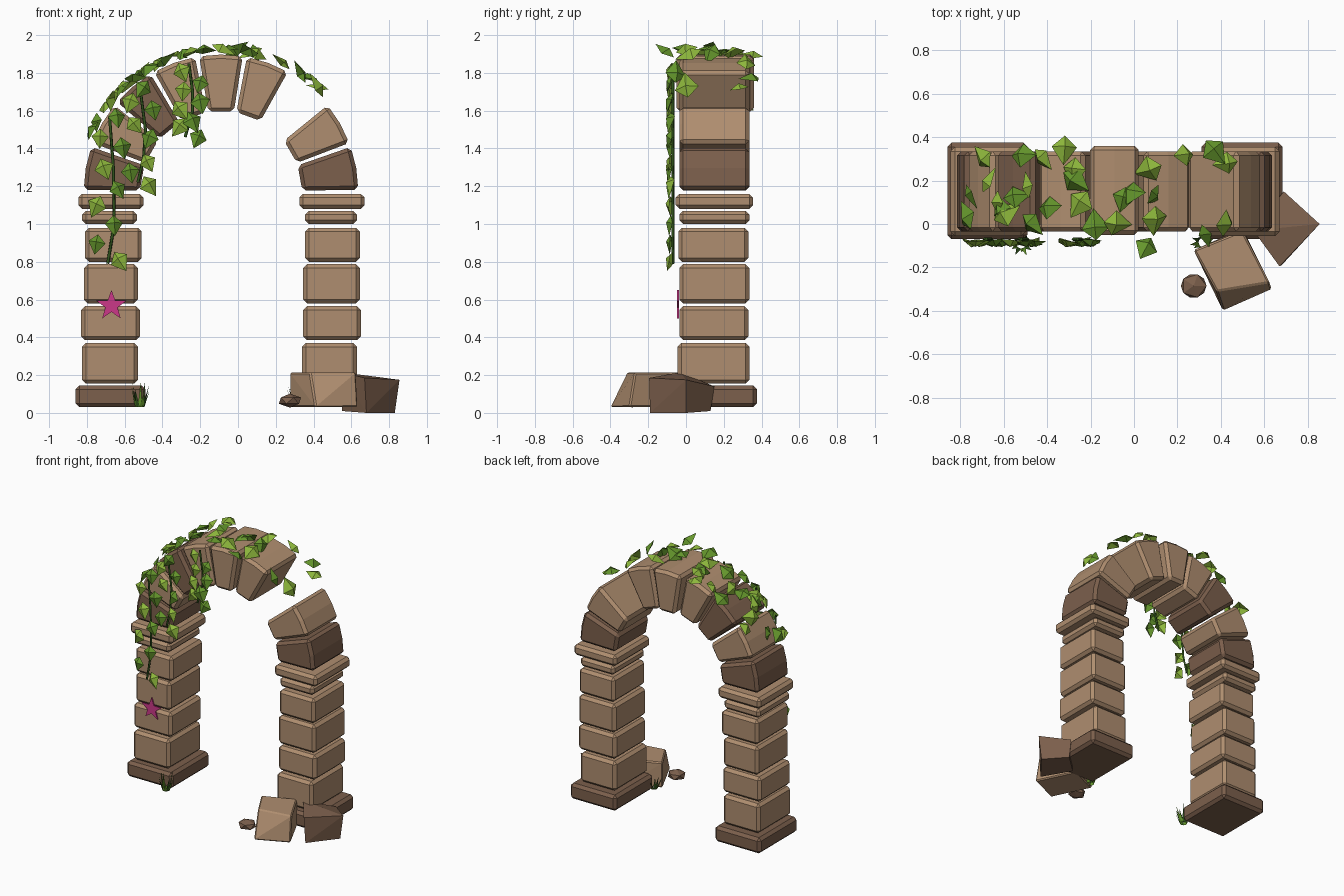
import bpy, bmesh, math, random
from mathutils import Vector, Matrix

random.seed(4)
cube = bpy.data.objects.get("Cube")
if cube:
    bpy.data.objects.remove(cube, do_unlink=True)


def material(name, rgb):
    m = bpy.data.materials.new(name)
    m.use_nodes = True
    m.diffuse_color = (*rgb, 1)
    bsdf = m.node_tree.nodes["Principled BSDF"]
    bsdf.inputs["Base Color"].default_value = (*rgb, 1)
    bsdf.inputs["Roughness"].default_value = 0.9
    return m


TAN = material("tan_stone", (0.43, 0.27, 0.16))
DARK = material("dark_stone", (0.2, 0.115, 0.072))
LIGHT_LEAF = material("light_leaf", (0.27, 0.48, 0.045))
MID_LEAF = material("mid_leaf", (0.13, 0.31, 0.025))
STEM = material("dark_stem", (0.03, 0.09, 0.012))
PINK = material("pink_star", (0.6, 0.04, 0.25))
GREENS = [LIGHT_LEAF, MID_LEAF]


def finish(bm, name, mats):
    me = bpy.data.meshes.new(name)
    bm.to_mesh(me)
    bm.free()
    for m in mats:
        me.materials.append(m)
    ob = bpy.data.objects.new(name, me)
    bpy.context.collection.objects.link(ob)
    return ob


def stone(name, points, mat, bevel=0.02):
    """Convex stone with chamfered edges."""
    bm = bmesh.new()
    for p in points:
        bm.verts.new(p)
    bmesh.ops.convex_hull(bm, input=bm.verts)
    bmesh.ops.dissolve_limit(bm, angle_limit=0.02, verts=bm.verts, edges=bm.edges)
    sharp = [e for e in bm.edges if e.calc_face_angle(0) > 0.5]
    if bevel:
        bmesh.ops.bevel(bm, geom=sharp, offset=bevel, segments=1,
                        affect='EDGES', clamp_overlap=True)
    bmesh.ops.recalc_face_normals(bm, faces=bm.faces)
    return finish(bm, name, [mat])


def box(name, x0, x1, y0, y1, z0, z1, mat, bevel=0.02):
    return stone(name, [(x, y, z) for x in (x0, x1) for y in (y0, y1)
                        for z in (z0, z1)], mat, bevel)


# Pillars: left x range, right x range, y range, z range
COURSES = [
    ("plinth", -.86, -.49, .31, .685, -.07, .375, .03, .145, DARK),
    ("block_1", -.825, -.53, .34, .63, -.045, .335, .155, .37, TAN),
    ("block_2", -.83, -.52, .345, .65, -.035, .33, .385, .565, TAN),
    ("block_3", -.815, -.53, .345, .645, -.035, .335, .58, .787, TAN),
    ("block_4", -.81, -.51, .355, .645, -.04, .33, .80, .98, TAN),
    ("neck", -.825, -.535, .355, .63, -.035, .335, 1.0, 1.07, TAN),
    ("capital", -.845, -.50, .325, .67, -.055, .355, 1.08, 1.16, TAN),
]
for part, l0, l1, r0, r1, y0, y1, z0, z1, mat in COURSES:
    box("right_pillar_" + part, l0, l1, y0, y1, z0, z1, mat)
    box("left_pillar_" + part, r0, r1, y0, y1, z0, z1, mat)

# Arch of wedge stones, one missing
CX, CZ, R_IN, R_OUT = -0.09, 1.17, 0.43, 0.727


def arch_point(r, deg, y):
    a = math.radians(deg)
    return Vector((CX + r * math.cos(a), y, CZ + r * math.sin(a)))


for i in range(9):
    if i == 2:
        continue
    y0, y1 = (-.05, .36) if i == 4 else (-.035, .335)
    start, end = 20 * i + 0.9, 20 * i + 19.1
    pts = [arch_point(r, d, y) for y in (y0, y1) for r in (R_IN, R_OUT)
           for d in (start, (start + end) / 2, end)]
    stone(f"arch_stone_{i + 1}", pts, DARK if i in (0, 6, 8) else TAN)

# Fallen stones
stone("fallen_block", [(.275, -.12, .03), (.41, -.40, .03), (.635, -.3, .03),
                       (.5, -.02, .03), (.275, -.12, .215), (.38, -.31, .215),
                       (.625, -.27, .215), (.5, -.03, .215)], TAN, 0.008)
stone("fallen_dark_block", [(.83, 0, 0), (.69, .13, .01), (.55, 0, .01),
                            (.68, -.19, 0), (.855, 0, .175), (.69, .15, .14),
                            (.55, -.03, .215), (.67, -.195, .185)], DARK, 0)
bm = bmesh.new()
bmesh.ops.create_icosphere(bm, subdivisions=1, radius=1,
                           matrix=Matrix.Translation((.275, -.285, .065))
                           @ Matrix.Diagonal((.066, .062, .037, 1)))
finish(bm, "pebble", [DARK])

# Star plate
bm = bmesh.new()
ring = []
for k in range(10):
    a = math.pi / 2 + k * math.pi / 5
    r = 0.034 if k % 2 else 0.083
    ring.append(bm.verts.new((-.67 + r * math.cos(a), -.047, .568 + r * math.sin(a))))
face = bm.faces.new(ring)
ext = bmesh.ops.extrude_face_region(bm, geom=[face])
bmesh.ops.translate(bm, vec=(0, .009, 0),
                    verts=[g for g in ext["geom"] if isinstance(g, bmesh.types.BMVert)])
bmesh.ops.recalc_face_normals(bm, faces=bm.faces)
finish(bm, "star_plate", [PINK])


def leaf(bm, pos, normal, tip, size, mat):
    """Folded kite-shaped leaf centred on pos."""
    n = Vector(normal).normalized()
    t = Vector(tip)
    t = (t - n * t.dot(n)).normalized()
    s = t.cross(n)

    def vert(a, b, c):
        return bm.verts.new(Vector(pos) + size * (a * s + b * t + c * n))
    base, tipv, mid = vert(0, -.45, -.05), vert(0, .6, -.12), vert(0, -.05, .14)
    left, right = vert(-.45, -.05, -.12), vert(.45, -.05, -.12)
    for tri in ((base, right, mid), (right, tipv, mid), (tipv, left, mid), (left, base, mid)):
        bm.faces.new(tri).material_index = mat


# Hanging vines: stem path, then leaf positions (x, z)
VINES = [
    ([(-.68, 1.57), (-.66, 1.3), (-.655, 1.0), (-.69, .79)],
     [(-.75, .9), (-.63, .81), (-.655, 1.0), (-.75, 1.1), (-.635, 1.19),
      (-.71, 1.3), (-.61, 1.41), (-.73, 1.46), (-.64, 1.57)]),
    ([(-.52, 1.73), (-.49, 1.5), (-.5, 1.35), (-.53, 1.22)],
     [(-.47, 1.21), (-.57, 1.28), (-.48, 1.33), (-.47, 1.46), (-.55, 1.53),
      (-.45, 1.61), (-.57, 1.65), (-.5, 1.72)]),
    ([(-.26, 1.85), (-.24, 1.7), (-.24, 1.6), (-.28, 1.46)],
     [(-.21, 1.46), (-.31, 1.52), (-.24, 1.55), (-.31, 1.61), (-.2, 1.65),
      (-.29, 1.71), (-.2, 1.75), (-.3, 1.81)]),
]
for v, (path, spots) in enumerate(VINES, 1):
    curve = bpy.data.curves.new(f"vine_stem_{v}", 'CURVE')
    curve.dimensions = '3D'
    curve.bevel_depth = 0.008
    curve.bevel_resolution = 0
    curve.use_fill_caps = True
    spline = curve.splines.new('POLY')
    spline.points.add(len(path) - 1)
    for p, (x, z) in zip(spline.points, path):
        p.co = (x, -.07, z, 1)
    curve.materials.append(STEM)
    bpy.context.collection.objects.link(bpy.data.objects.new(f"vine_stem_{v}", curve))
    bm = bmesh.new()
    for k, (x, z) in enumerate(spots):
        leaf(bm, (x, -.092, z), (random.uniform(-.3, .3), -1, random.uniform(.1, .4)),
             (random.uniform(-.8, .8), 0, -1), random.uniform(.1, .12), (k + v) % 2)
    finish(bm, f"vine_leaves_{v}", GREENS)

# Creeper leaves along the crown of the arch (x, y)
CROWN = [(-.7, .3), (-.76, .13), (-.64, .1), (-.52, .32), (-.5, .17), (-.55, .13),
         (-.43, .3), (-.4, .08), (-.32, .35), (-.28, .2), (-.25, .1), (-.18, -.01),
         (-.08, 0), (-.02, .15), (.07, .25), (.1, .13), (.1, .02), (.06, -.1),
         (.24, .32), (.37, .34), (.43, .28), (.34, -.05), (.43, 0), (-.48, 0),
         (-.6, .05), (-.78, .03), (-.68, .2), (-.05, .12), (-.28, .25), (-.62, .06)]
bm = bmesh.new()
for k, (x, y) in enumerate(CROWN):
    r = 0.765
    height = math.sqrt(max(r * r - (x - CX) ** 2, .1))
    n = Vector((x - CX, 0, height)).normalized()
    n += Vector([random.uniform(-.55, .55) for _ in range(3)])
    a = random.uniform(0, math.tau)
    leaf(bm, (x, y, CZ + height), n, (math.cos(a), math.sin(a), .2),
         random.uniform(.115, .145), k % 2)
finish(bm, "crown_leaves", GREENS)

# Grass tufts
for name, cx, cy, tall in (("right_grass_tuft", -.52, -.09, .13),
                           ("left_grass_tuft", .32, -.085, .1)):
    bm = bmesh.new()
    for k in range(14):
        a = k * 2.4
        out = Vector((math.cos(a), math.sin(a), 0))
        side = Vector((-out.y, out.x, 0)) * 0.012
        root = Vector((cx, cy, .03)) + out * 0.022
        top = root + out * random.uniform(.005, .045) + Vector((0, 0, tall * random.uniform(.6, 1.1)))
        f = bm.faces.new([bm.verts.new(p) for p in (root - side, root + side, top)])
        f.material_index = k % 2
    finish(bm, name, [MID_LEAF, STEM])
